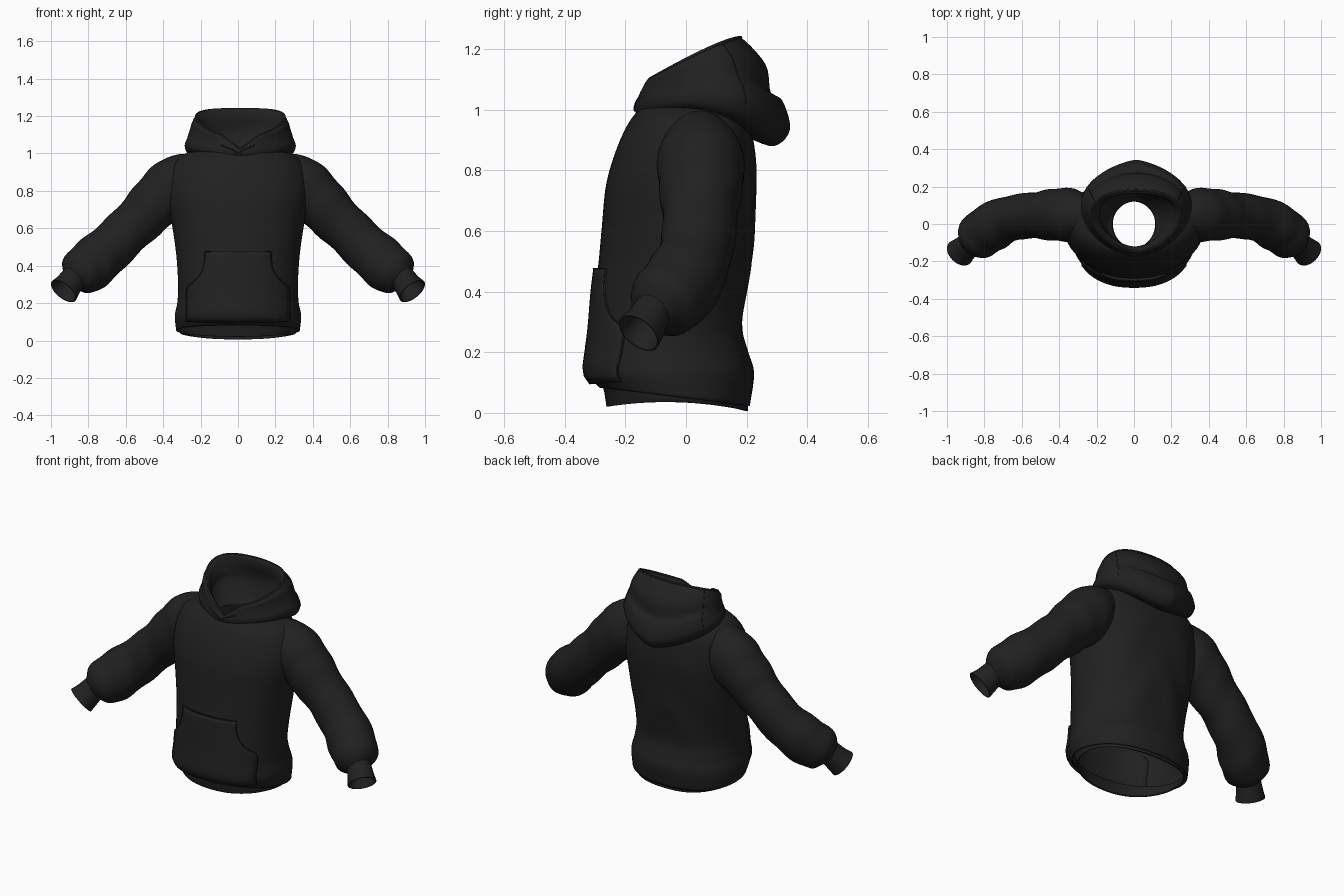
import bpy, bmesh, math
from mathutils import Vector
from mathutils.bvhtree import BVHTree

cube = bpy.data.objects.get("Cube")
if cube:
    bpy.data.objects.remove(cube)

fabric = bpy.data.materials.new("black_fabric")
fabric.use_nodes = True
colour = (0.015, 0.015, 0.015, 1)
fabric.diffuse_color = colour
bsdf = fabric.node_tree.nodes["Principled BSDF"]
bsdf.inputs["Base Color"].default_value = colour
bsdf.inputs["Roughness"].default_value = 0.9

SEGS = 64


def spline(rows, steps=5):
    """Catmull-Rom interpolation through rows of numbers."""
    out = []
    last = len(rows) - 1
    for i in range(last):
        quad = [rows[max(0, i - 1)], rows[i], rows[i + 1], rows[min(last, i + 2)]]
        for k in range(steps):
            t = k / steps
            out.append([b + t * ((c - a) + t * ((2 * a - 5 * b + 4 * c - d)
                        + t * (3 * (b - c) + d - a))) / 2 for a, b, c, d in zip(*quad)])
    return out + [list(rows[-1])]


def finish(obj, thickness=0):
    obj.data.materials.append(fabric)
    bpy.context.view_layer.objects.active = obj
    bpy.ops.object.select_all(action='DESELECT')
    obj.select_set(True)
    bpy.ops.object.shade_smooth_by_angle(angle=math.radians(50))
    if thickness:
        mod = obj.modifiers.new("cloth_thickness", 'SOLIDIFY')
        mod.thickness = thickness
        mod.offset = -1


def grid_mesh(name, rows, closed=True, thickness=0, hidden=lambda p: False):
    """Skin rows of points with quads, leaving out fully hidden ones."""
    bm = bmesh.new()
    verts = [[bm.verts.new(p) for p in row] for row in rows]
    n = len(rows[0])
    for r0, r1 in zip(verts, verts[1:]):
        for j in range(n if closed else n - 1):
            k = (j + 1) % n
            quad = (r0[j], r0[k], r1[k], r1[j])
            if not all(hidden(v.co) for v in quad):
                bm.faces.new(quad)
    bmesh.ops.delete(bm, geom=[v for v in bm.verts if not v.link_faces], context='VERTS')
    bmesh.ops.recalc_face_normals(bm, faces=bm.faces)
    mesh = bpy.data.meshes.new(name)
    bm.to_mesh(mesh)
    bm.free()
    obj = bpy.data.objects.new(name, mesh)
    bpy.context.collection.objects.link(obj)
    finish(obj, thickness)


def ring(w, fy, fz, sy, sz, by, bz, notch=0, front_power=.9, back_power=.9, cx=0):
    """Closed loop through a front, side and back point, with a V notch in front."""
    pts = []
    for j in range(SEGS):
        a = math.tau * j / SEGS
        c, s = math.cos(a), math.sin(a)
        blend = lambda f, m, b: m + c * (f - b) / 2 + c * c * ((f + b) / 2 - m)
        power = front_power if c > 0 else back_power
        x = cx + w * math.copysign(abs(s) ** power, s)
        dip = notch * max(0, 1 - abs(s) / .45) if c > 0 else 0
        pts.append(Vector((x, blend(fy, sy, by), blend(fz, sz, bz) - dip)))
    return pts


def tree(rows):
    n = len(rows[0])
    flat = [p for row in rows for p in row]
    quads = [(i * n + j, i * n + (j + 1) % n, (i + 1) * n + (j + 1) % n, (i + 1) * n + j)
             for i in range(len(rows) - 1) for j in range(n)]
    return BVHTree.FromPolygons(flat, quads)


def project(bvh, x, z, lift):
    """Drop a point on the front of a surface and lift it off."""
    hit, normal, _, _ = bvh.ray_cast(Vector((x, -1, z)), Vector((0, 1, 0)))
    if hit is None:
        return Vector((x, -0.15, z))
    if normal.y > 0:
        normal = -normal
    return hit + normal * lift


def seam(name, pts, radius, cyclic=False):
    curve = bpy.data.curves.new(name, 'CURVE')
    curve.dimensions = '3D'
    curve.bevel_depth = radius
    curve.bevel_resolution = 1
    sp = curve.splines.new('POLY')
    sp.points.add(len(pts) - 1)
    for p, co in zip(sp.points, pts):
        p.co = (*co, 1)
    sp.use_cyclic_u = cyclic
    obj = bpy.data.objects.new(name, curve)
    bpy.context.collection.objects.link(obj)
    curve.materials.append(fabric)


# Body: half width, front y, back y, height, forward tilt
body = spline([
    (.33, -.285, .21, .053, .03), (.338, -.325, .223, .13, 0), (.325, -.32, .205, .20, 0),
    (.32, -.31, .188, .28, 0), (.325, -.30, .20, .40, 0), (.335, -.288, .213, .50, 0),
    (.353, -.277, .225, .62, 0), (.375, -.264, .235, .75, 0), (.375, -.233, .228, .86, 0),
    (.345, -.193, .21, .95, 0), (.28, -.155, .18, 1.0, 0), (.19, -.13, .15, 1.01, 0),
    (.115, -.13, .12, .98, 0)])
# Sleeve: centre line and radius
sleeve = [(.23, .045, .905, .10), (.31, .047, .86, .142), (.40, .05, .775, .15),
          (.48, .047, .695, .137), (.58, .043, .595, .127), (.69, .02, .49, .13),
          (.785, -.032, .405, .136), (.85, -.085, .35, .118), (.882, -.108, .32, .062)]
sleeve_line = [(Vector(r[:3]), r[3]) for r in spline(sleeve)]


def inside_sleeve(p):
    q = Vector((abs(p.x), p.y, p.z))
    return any((q - centre).length < .88 * radius for centre, radius in sleeve_line)


def inside_body(p):
    w, f, b, _, _ = min(body, key=lambda r: abs(r[3] - p.z))
    return (p.x / w) ** 2 + ((p.y - (f + b) / 2) / ((b - f) / 2)) ** 2 < .85


rows = []
for w, f, b, z, tilt in body:
    loop = ring(w, f, z + tilt, (f + b) / 2, z, b, z - tilt, 0, .87, .8)
    for j, p in enumerate(loop):
        back = max(0, -math.cos(math.tau * j / SEGS)) * max(0, 1 - abs(z - .5) * 2)
        p.y += .006 * back * math.sin(25 * abs(p.x) + z * 14)
    rows.append(loop)
body_tree = tree(rows)
grid_mesh("body", rows, thickness=.006, hidden=inside_sleeve)

# Hem band tucked under the body, showing mostly in front
hem = [(.32, -.28, .10, .08, .20, .05), (.315, -.27, .07, .06, .202, .035),
       (.312, -.266, .045, .045, .205, .02), (.306, -.262, .02, .035, .205, .006)]
grid_mesh("hem_band", [ring(w, f, fz, -.03, sz, b, bz, 0, .9, .8)
                       for w, f, fz, sz, b, bz in spline(hem)], thickness=.008)

# Front pocket hugging the body
rows = []
for i in range(17):
    z = .105 + .37 * i / 16
    half = min(.272, .175 + .1 * (1 - max(0, (z - .28) / .195)) ** 3)
    row = []
    for j in range(25):
        u = j / 12 - 1
        row.append(project(body_tree, half * u, z, .015 - .007 * u ** 6))
    rows.append(row)
grid_mesh("front_pocket", rows, closed=False, thickness=.016)
outline = [r[0] for r in rows] + rows[-1][1:-1] + [r[-1] for r in reversed(rows)]
seam("pocket_seam", outline, .002)

# Hood: half width; y and z of front, side, back; notch; front and back roundness
hood = [(.19, -.13, .97, .04, .98, .20, .91, 0, 1.1, 1.2),
        (.275, -.16, .985, .08, 1.0, .29, .88, 0, 1.1, 1.35),
        (.297, -.17, 1.01, .10, 1.04, .343, .935, .01, 1.15, 1.45),
        (.283, -.168, 1.04, .10, 1.085, .318, 1.03, .03, 1.15, 1.35),
        (.27, -.165, 1.06, .09, 1.125, .28, 1.055, .045, 1.15, 1.2),
        (.258, -.16, 1.075, .075, 1.165, .262, 1.15, .055, 1.12, 1.1),
        (.237, -.15, 1.083, .06, 1.195, .18, 1.238, .06, 1.1, 1.1),
        (.215, -.13, 1.065, .055, 1.172, .162, 1.205, .055, 1.1, 1.1),
        (.19, -.12, 1.03, .05, 1.09, .18, 1.11, .03, 1.1, 1.1),
        (.15, -.125, .98, .02, 1.01, .15, 1.02, 0, 1.1, 1.1),
        (.113, -.13, .96, 0, .97, .12, .97, 0, 1.1, 1.1)]
rows = [ring(*r, cx=.012 if i < 40 else 0) for i, r in enumerate(spline(hood))]
hood_tree = tree(rows)
grid_mesh("hood", rows)
seam("hood_rim", rows[30], .006, cyclic=True)

# Crossed neckline and side panel seams on the hood
for side, label in ((1, "left"), (-1, "right")):
    pts = [project(hood_tree, side * (.09 - .014 * k), 1.045 - .006 * k, .001) for k in range(9)]
    seam(label + "_neckline_overlap", pts, .003)
    j = side * SEGS * 5 // 16
    seam(label + "_hood_panel_seam", [r[j] for r in rows[10:31]], .002)


def tube_rows(path, wrinkle=0):
    """Round sections along a path of x, y, z, radius."""
    pts = spline(path)
    out = []
    for i, (x, y, z, r) in enumerate(pts):
        a, b = pts[max(0, i - 1)], pts[min(len(pts) - 1, i + 1)]
        d = (Vector(b[:3]) - Vector(a[:3])).normalized()
        u = Vector((0, 1, 0))
        u = (u - d * u.dot(d)).normalized()
        v = d.cross(u)
        loop = []
        for j in range(SEGS // 2):
            t = math.tau * j / (SEGS // 2)
            rr = r * (1 + wrinkle * math.sin(i * .95 + 1.5 * math.sin(t) + math.cos(2 * t)))
            loop.append(Vector((x, y, z)) + (u * math.cos(t) * .95 + v * math.sin(t)) * rr)
        out.append(loop)
    return out


# Sleeves and cuffs, mirrored across the body
cuff = [(.855, -.09, .375, .06), (.88, -.11, .335, .068),
        (.908, -.133, .295, .074), (.932, -.155, .265, .082)]
for side, label in ((1, "left"), (-1, "right")):
    for name, path, wrinkle, thick in (("sleeve", sleeve, .025, 0), ("cuff", cuff, 0, .008)):
        rows = [[Vector((side * p.x, p.y, p.z)) for p in row] for row in tube_rows(path, wrinkle)]
        grid_mesh(label + "_" + name, rows, thickness=thick, hidden=inside_body)
